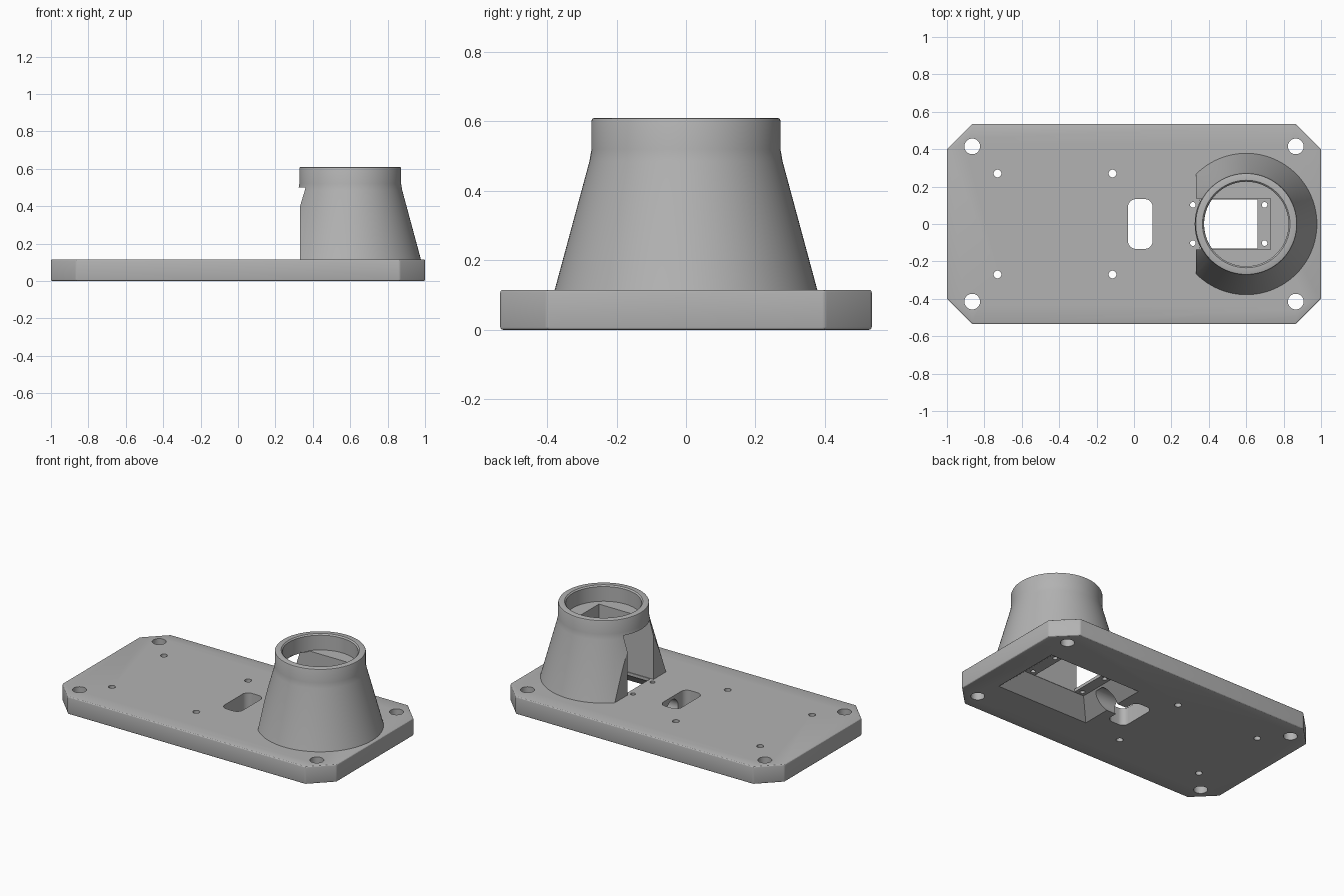
import bpy, bmesh, math
from mathutils import Matrix

if "Cube" in bpy.data.objects:
    bpy.data.objects.remove(bpy.data.objects["Cube"], do_unlink=True)

grey = bpy.data.materials.new("light_grey")
grey.use_nodes = True
COLOUR = (0.45, 0.45, 0.45, 1)
grey.diffuse_color = COLOUR
grey.node_tree.nodes["Principled BSDF"].inputs["Base Color"].default_value = COLOUR

TOP = 0.115      # plate thickness
CX = 0.6         # tower axis
LEDGE = 0.095    # underside of the mounting ledges


def make(name, bm):
    bmesh.ops.recalc_face_normals(bm, faces=bm.faces)
    mesh = bpy.data.meshes.new(name)
    bm.to_mesh(mesh)
    bm.free()
    mesh.materials.append(grey)
    obj = bpy.data.objects.new(name, mesh)
    bpy.context.collection.objects.link(obj)
    return obj


def loft(name, lower, upper, z0, z1):
    """Solid between two matching outlines."""
    bm = bmesh.new()
    a = [bm.verts.new((x, y, z0)) for x, y in lower]
    b = [bm.verts.new((x, y, z1)) for x, y in upper]
    bm.faces.new(a)
    bm.faces.new(b)
    for i in range(len(a)):
        j = (i + 1) % len(a)
        bm.faces.new((a[i], a[j], b[j], b[i]))
    return make(name, bm)


def rect(x0, x1, h):
    return [(x0, -h), (x1, -h), (x1, h), (x0, h)]


def box(name, x0, x1, h, z0, z1):
    return loft(name, rect(x0, x1, h), rect(x0, x1, h), z0, z1)


def cylinder(name, x, y, r, z0, z1, n=40):
    ring = [(x + r * math.cos(math.tau * i / n), y + r * math.sin(math.tau * i / n))
            for i in range(n)]
    return loft(name, ring, ring, z0, z1)


def rounded(x0, x1, h, r, n=8):
    """Rounded rectangle outline."""
    pts = []
    for k, (x, y) in enumerate(rect(x0 + r, x1 - r, h - r)):
        for i in range(n + 1):
            a = math.pi + math.pi / 2 * (k + i / n)
            pts.append((x + r * math.cos(a), y + r * math.sin(a)))
    return pts


def apply(obj, mod):
    bpy.context.view_layer.objects.active = obj
    bpy.ops.object.modifier_apply(modifier=mod.name)


def cut(obj, cutters):
    for c in cutters:
        mod = obj.modifiers.new("cut", 'BOOLEAN')
        mod.operation = 'DIFFERENCE'
        mod.solver = 'EXACT'
        mod.object = c
        apply(obj, mod)
        bpy.data.objects.remove(c, do_unlink=True)


def smooth(obj):
    bpy.ops.object.select_all(action='DESELECT')
    obj.select_set(True)
    bpy.context.view_layer.objects.active = obj
    bpy.ops.object.shade_smooth_by_angle(angle=math.radians(28))


# Base plate with clipped corners and softened edges
W, D, C = 1.0, 0.535, 0.135
outline = [(-W + C, -D), (W - C, -D), (W, -D + C), (W, D - C),
           (W - C, D), (-W + C, D), (-W, D - C), (-W, -D + C)]
plate = loft("base_plate", outline, outline, 0, TOP)
bev = plate.modifiers.new("soft_edges", 'BEVEL')
bev.width, bev.segments = 0.008, 3
apply(plate, bev)

# Corner bolt holes, board screw holes and mounting screw holes
holes = []
for side in (-1, 1):
    holes += [cylinder("bolt_cutter", x, side * 0.415, 0.042, -0.1, 0.3) for x in (-0.865, 0.865)]
    holes += [cylinder("screw_cutter", x, side * 0.27, 0.021, -0.1, 0.3, 24) for x in (-0.73, -0.115)]

# Cable slot, then the tapered pocket below and its motor opening
slot = rounded(-0.032, 0.1, 0.133, 0.042)
holes.append(loft("slot_cutter", slot, slot, -0.1, 0.3))
G = 0.11 / LEDGE * 0.05
holes.append(loft("pocket_cutter", rect(0.17 - G, 0.845 + G, 0.243 + G),
                  rect(0.28, 0.735, 0.133), -0.05, LEDGE))
holes.append(box("motor_cutter", 0.352, 0.66, 0.131, -0.1, 0.3))
for side in (-1, 1):
    holes += [cylinder("ledge_cutter", x, side * 0.102, 0.015, 0.05, 0.3, 20) for x in (0.315, 0.698)]

# Cable tunnel joining slot and pocket
tunnel = cylinder("tunnel_cutter", 0, 0, 0.06, 0.03, 0.27)
tunnel.data.transform(Matrix.Translation((0, 0, 0.035)) @ Matrix.Rotation(math.pi / 2, 4, 'Y'))
holes.append(tunnel)
cut(plate, holes)
smooth(plate)

# Conical tower with a straight collar, turned from a profile
profile = [(0, TOP), (0.378, TOP), (0.278, 0.485), (0.272, 0.52), (0.272, 0.602),
           (0.2697, 0.6077), (0.264, 0.61), (0.234, 0.61), (0.226, 0.602),
           (0.226, 0.505), (0, 0.505)]
bm = bmesh.new()
pts = [bm.verts.new((r, 0, z)) for r, z in profile]
edges = [bm.edges.new(p) for p in zip(pts, pts[1:])]
bmesh.ops.spin(bm, geom=pts + edges, axis=(0, 0, 1), cent=(0, 0, 0),
               angle=math.tau, steps=96, use_merge=False)
bmesh.ops.remove_doubles(bm, verts=bm.verts, dist=0.0001)
bmesh.ops.translate(bm, verts=bm.verts, vec=(CX, 0, 0))
tower = make("tower", bm)

# Flat rear face under the collar, motor channel and opening into the collar
cut(tower, [box("flat_cutter", 0, 0.332, 0.5, 0, 0.5),
            box("channel_cutter", 0.2, 0.73, 0.136, 0, 0.5),
            loft("mouth_cutter",
                 *[[(CX + 0.225 * math.cos(a), max(-0.136, min(0.136, 0.225 * math.sin(a))))
                    if math.cos(a) < 0.5778 else (0.73, max(-0.136, min(0.136, 0.225 * math.sin(a))))
                    for a in (math.tau * i / 96 for i in range(96))]] * 2, 0.45, 0.55)])
smooth(tower)
